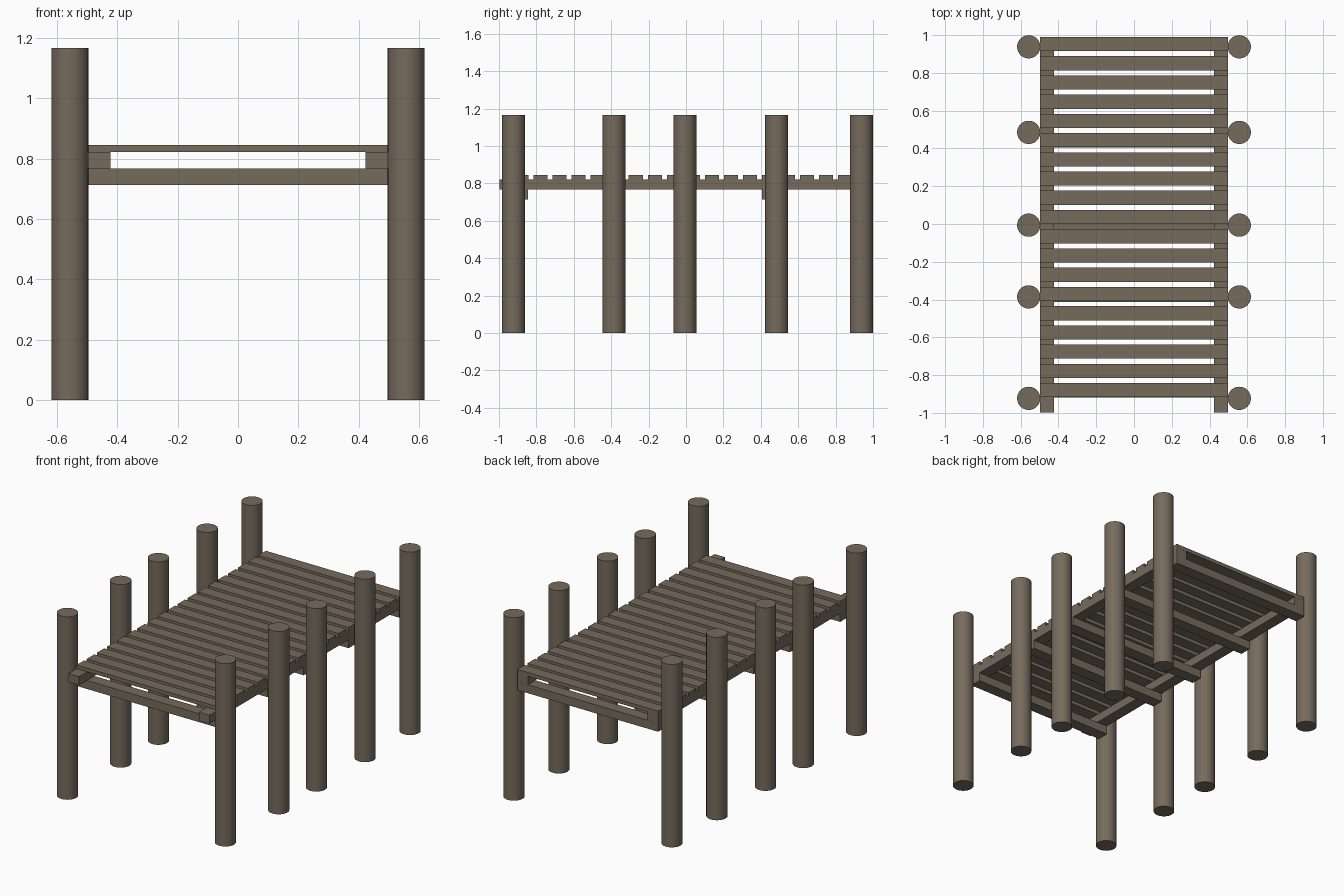
import bpy
import math

cube = bpy.data.objects.get("Cube")
if cube:
    bpy.data.objects.remove(cube, do_unlink=True)

# One weathered timber colour
wood = bpy.data.materials.new("weathered_wood")
wood.use_nodes = True
COLOUR = (0.18, 0.146, 0.108, 1)
wood.diffuse_color = COLOUR
bsdf = wood.node_tree.nodes["Principled BSDF"]
bsdf.inputs["Base Color"].default_value = COLOUR
bsdf.inputs["Roughness"].default_value = 0.9

HALF_WIDTH = 0.497
LUMBER = 0.075
POST_HEIGHT = 1.167


def box(name, x, y, z):
    """Box from (min, max) ranges on each axis."""
    axes = (x, y, z)
    bpy.ops.mesh.primitive_cube_add(size=1, location=[sum(a) / 2 for a in axes])
    ob = bpy.context.object
    ob.name = name
    ob.scale = [a[1] - a[0] for a in axes]
    bpy.ops.object.transform_apply(location=False, rotation=False, scale=True)
    ob.data.materials.append(wood)


def post(name, x, y):
    bpy.ops.mesh.primitive_cylinder_add(vertices=32, radius=0.0615, depth=POST_HEIGHT,
                                        location=(x, y, POST_HEIGHT / 2))
    ob = bpy.context.object
    ob.name = name
    ob.data.materials.append(wood)
    bpy.ops.object.shade_smooth_by_angle(angle=math.radians(40))


# Round posts and long side beams, mirrored left and right
for side, s in (("left", 1), ("right", -1)):
    for i, y in enumerate((-0.923, -0.386, -0.006, 0.485, 0.938)):
        post(f"{side}_post_{i + 1}", s * 0.5575, y)
    box(f"{side}_side_beam", sorted((s * 0.423, s * HALF_WIDTH)),
        (-0.998, 0.99), (0.767, 0.821))

# Cross beams carrying the side beams
for i, y in enumerate((-0.882, -0.375, -0.01, 0.443, 0.953)):
    box(f"cross_beam_{i + 1}", (-HALF_WIDTH, HALF_WIDTH),
        (y - LUMBER / 2, y + LUMBER / 2), (0.713, 0.767))

# Deck planks with narrow gaps
for i in range(19):
    y = 0.953 - i * 0.1018
    box(f"deck_plank_{i + 1}", (-HALF_WIDTH, HALF_WIDTH),
        (y - LUMBER / 2, y + LUMBER / 2), (0.821, 0.845))
